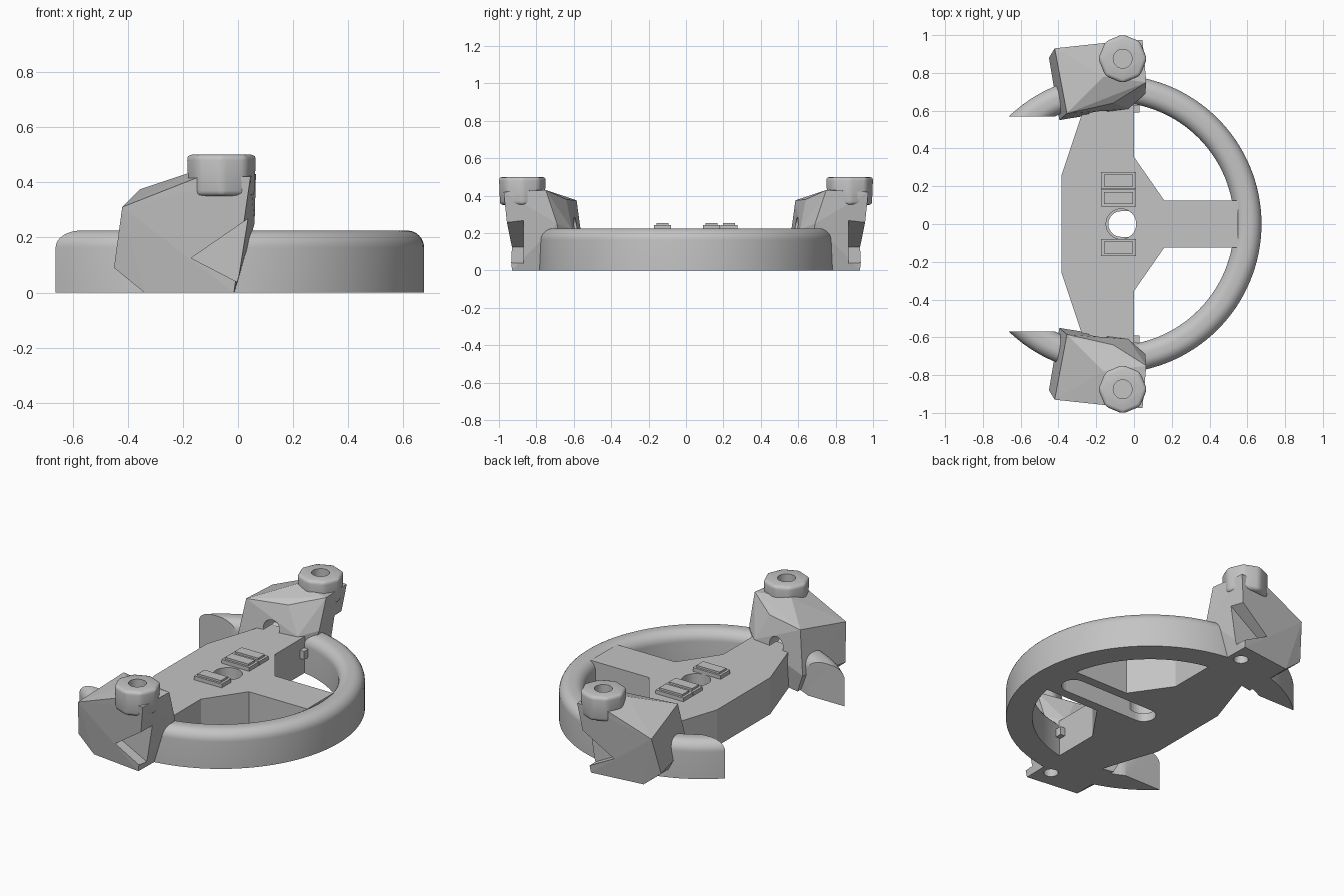
import bpy, bmesh, math
from mathutils import Matrix, Vector

if "Cube" in bpy.data.objects:
    bpy.data.objects.remove(bpy.data.objects["Cube"], do_unlink=True)

grey = bpy.data.materials.new("plain grey")
grey.use_nodes = True
grey.diffuse_color = (0.55, 0.55, 0.55, 1)
grey.node_tree.nodes["Principled BSDF"].inputs["Base Color"].default_value = grey.diffuse_color


def finish(name, bm):
    bmesh.ops.recalc_face_normals(bm, faces=bm.faces)
    mesh = bpy.data.meshes.new(name)
    bm.to_mesh(mesh)
    bm.free()
    mesh.materials.append(grey)
    obj = bpy.data.objects.new(name, mesh)
    bpy.context.collection.objects.link(obj)
    return obj


def activate(obj):
    bpy.ops.object.select_all(action='DESELECT')
    obj.select_set(True)
    bpy.context.view_layer.objects.active = obj


def prism(name, outline, place, offset):
    """Extrude an outline; place maps each 2D point to 3D."""
    bm = bmesh.new()
    face = bm.faces.new([bm.verts.new(place(*p)) for p in outline])
    out = bmesh.ops.extrude_face_region(bm, geom=[face])
    bmesh.ops.translate(bm, vec=offset,
                        verts=[v for v in out["geom"] if isinstance(v, bmesh.types.BMVert)])
    return finish(name, bm)


def box(name, center, size):
    bm = bmesh.new()
    bmesh.ops.create_cube(bm, matrix=Matrix.Translation(center) @ Matrix.Diagonal((*size, 1)))
    return finish(name, bm)


def cylinder(name, center, r, depth, sides=32, axis='Z', bottom=None):
    bm = bmesh.new()
    turn = Matrix.Rotation(math.pi / 2, 4, 'X') if axis == 'Y' else Matrix()
    bmesh.ops.create_cone(bm, cap_ends=True, segments=sides, radius1=bottom or r, radius2=r,
                          depth=depth, matrix=Matrix.Translation(center) @ turn)
    return finish(name, bm)


def hull(name, points):
    bm = bmesh.new()
    for p in points:
        bm.verts.new(p)
    out = bmesh.ops.convex_hull(bm, input=bm.verts)
    loose = [g for g in out["geom_interior"] if isinstance(g, bmesh.types.BMVert)]
    bmesh.ops.delete(bm, geom=loose, context='VERTS')
    return finish(name, bm)


def cut(obj, *cutters):
    activate(obj)
    for c in cutters:
        mod = obj.modifiers.new("cut", 'BOOLEAN')
        mod.operation, mod.solver, mod.object = 'DIFFERENCE', 'EXACT', c
        bpy.ops.object.modifier_apply(modifier=mod.name)


def discard(*objs):
    for o in objs:
        bpy.data.objects.remove(o, do_unlink=True)


def smooth(obj):
    activate(obj)
    bpy.ops.object.shade_smooth_by_angle(angle=math.radians(30))


# Ring with a rounded top, swept around its centre
CX, INNER, OUTER, TOP, ROUND, SEG = -0.115, 0.645, 0.79, 0.225, 0.062, 128
profile = [(OUTER, 0)]
for side, start in ((OUTER - ROUND, 0), (INNER + ROUND, math.pi / 2)):
    for i in range(9):
        a = start + i * math.pi / 16
        profile.append((side + ROUND * math.cos(a), TOP - ROUND + ROUND * math.sin(a)))
profile.append((INNER, 0))
bm = bmesh.new()
loops = []
for k in range(SEG):
    a = 2 * math.pi * k / SEG
    loops.append([bm.verts.new((CX + r * math.cos(a), r * math.sin(a), z)) for r, z in profile])
n = len(profile)
for k in range(SEG):
    p, q = loops[k], loops[(k + 1) % SEG]
    for i in range(n):
        j = (i + 1) % n
        bm.faces.new((p[i], q[i], q[j], p[j]))
ring = finish("ring", bm)

# Open side of the ring leaves two pointed tips
opening = box("ring_opening_cutter", (-0.72, 0, 0.2), (0.9, 1.14, 1))
cut(ring, opening)
discard(opening)

# Flat plate with a spoke to the ring
half = [(0.55, 0.125), (0.16, 0.125), (0, 0.355), (0, 0.66), (-0.25, 0.66), (-0.385, 0.255)]
outline = half + [(x, -y) for x, y in reversed(half)]
plate = prism("plate", outline, lambda x, y: Vector((x, y, 0)), (0, 0, 0.22))

# Hub hole and the long slot underneath
hub = cylinder("hub_cutter", (-0.068, 0, 0.2), 0.08, 0.3)
slot_r, slot_x = 0.068, (-0.068, 0.43)
slot_line = []
for cx, start in ((slot_x[1], -math.pi / 2), (slot_x[0], math.pi / 2)):
    for i in range(13):
        a = start + i * math.pi / 12
        slot_line.append((cx + slot_r * math.cos(a), slot_r * math.sin(a)))
slot = prism("slot_cutter", slot_line, lambda x, y: Vector((x, y, -0.1)), (0, 0, 0.25))
cut(plate, hub, slot)
discard(hub, slot)

# Stepped pads beside the hub
for i, y in enumerate((0.23, 0.137, -0.125)):
    box(f"pad_base_{i}", (-0.082, y, 0.226), (0.185, 0.09, 0.034))
    box(f"pad_top_{i}", (-0.082, y, 0.24), (0.155, 0.064, 0.03))

# Faceted clamp block at each end, with its boss and holes
block = [(-0.45, 0.88, 0.09), (-0.42, 0.93, 0.31), (-0.355, 0.585, 0.375),
         (-0.395, 0.55, 0.12), (-0.34, 0.89, 0), (-0.015, 0.93, 0),
         (-0.01, 0.65, 0), (-0.34, 0.58, 0), (0.045, 0.975, 0.42),
         (-0.14, 0.96, 0.42), (-0.16, 0.78, 0.44), (0.065, 0.75, 0.43),
         (0.06, 0.69, 0.25), (-0.03, 0.61, 0.22), (-0.11, 0.64, 0.38)]
notch_line = [(-0.17, 0.125), (0.12, 0.325), (0.12, -0.025)]
for s, tag in ((1, "back"), (-1, "front")):
    clamp = hull(f"{tag}_clamp", [(x, s * y, z) for x, y, z in block])
    notch = prism("notch_cutter", notch_line, lambda x, z: Vector((x, s * 0.87, z)),
                  (0, s * 0.3, 0))
    side_hole = cylinder("side_hole_cutter", (-0.19, s * 0.58, 0.235), 0.05, 0.22, axis='Y')
    top_hole = cylinder("top_hole_cutter", (-0.06, s * 0.875, 0.45), 0.05, 0.4)
    low_hole = cylinder("low_hole_cutter", (-0.085, s * 0.81, 0), 0.04, 0.2)
    boss = cylinder(f"{tag}_boss", (-0.06, s * 0.875, 0.425), 0.13, 0.15, 8, bottom=0.124)
    mod = boss.modifiers.new("bevel", 'BEVEL')
    mod.width, mod.segments = 0.02, 3
    activate(boss)
    bpy.ops.object.modifier_apply(modifier=mod.name)
    cut(clamp, notch, side_hole, top_hole, low_hole)
    cut(boss, top_hole)
    cut(ring, low_hole)
    discard(notch, side_hole, top_hole, low_hole)
    smooth(boss)
    # Small stop on the plate wall
    box(f"{tag}_stop", (0.01, s * 0.61, 0.13), (0.04, 0.04, 0.05))

smooth(ring)
